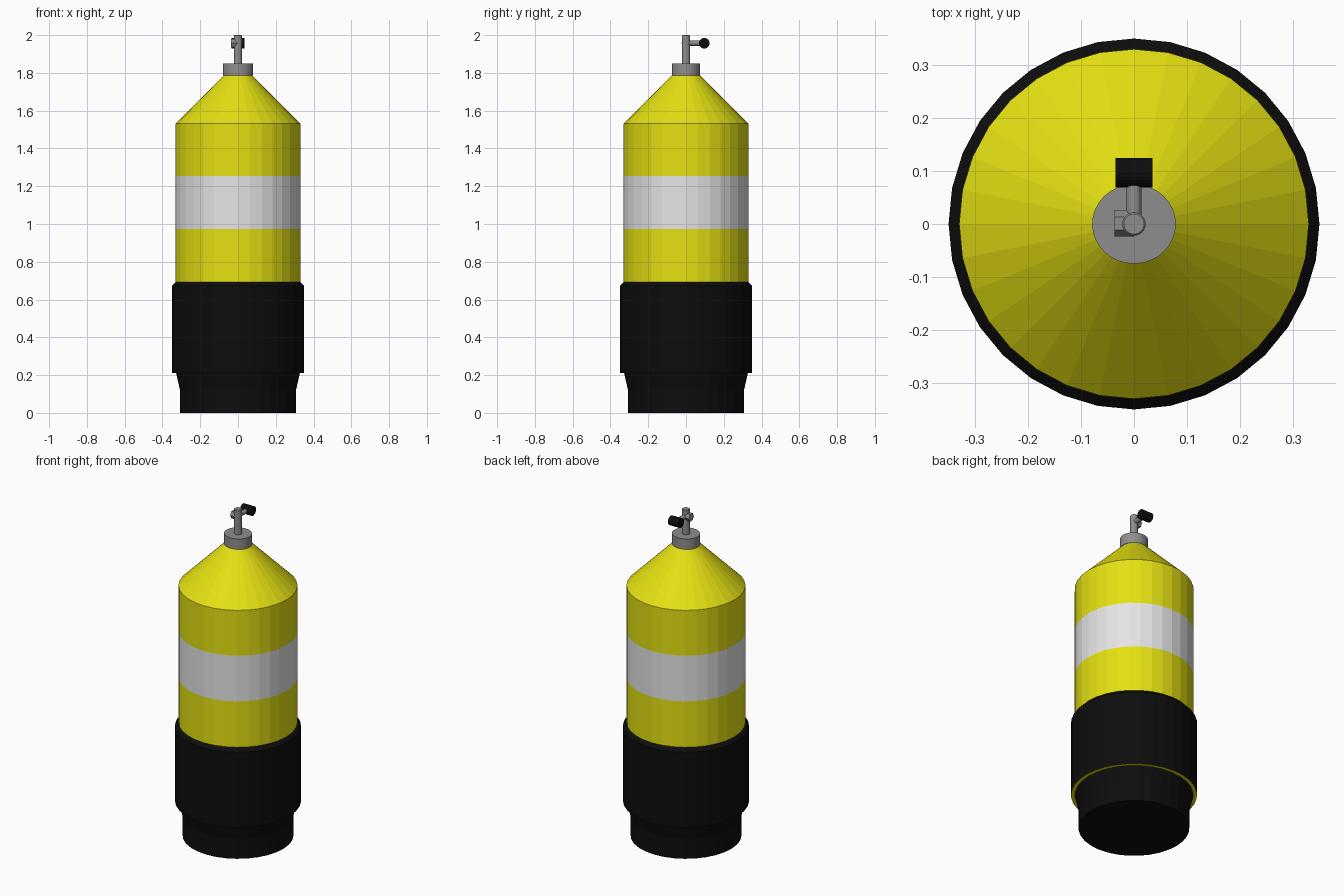
import bpy, bmesh, math
from mathutils import Matrix

if "Cube" in bpy.data.objects:
    bpy.data.objects.remove(bpy.data.objects["Cube"])


def material(name, rgb):
    m = bpy.data.materials.new(name)
    m.diffuse_color = (*rgb, 1)
    m.use_nodes = True
    m.node_tree.nodes["Principled BSDF"].inputs["Base Color"].default_value = m.diffuse_color
    return m


YELLOW = material("yellow paint", (0.78, 0.75, 0.006))
WHITE = material("white band", (0.78, 0.78, 0.78))
BLACK = material("black rubber", (0.004, 0.004, 0.004))
GREY = material("grey metal", (0.27, 0.27, 0.27))


def lathe(name, rings, mats, sides=32, matrix=Matrix()):
    """Closed turned solid. Each ring is (radius, z, material of the span above it)."""
    bm = bmesh.new()
    loops = []
    for r, z, _ in rings:
        loops.append([bm.verts.new((r * math.cos(2 * math.pi * i / sides),
                                    r * math.sin(2 * math.pi * i / sides), z))
                      for i in range(sides)])
    for (a, b, ring) in zip(loops, loops[1:], rings):
        for i in range(sides):
            j = (i + 1) % sides
            bm.faces.new((a[i], a[j], b[j], b[i])).material_index = ring[2]
    bm.faces.new(loops[0][::-1]).material_index = rings[0][2]
    bm.faces.new(loops[-1]).material_index = rings[-1][2]
    bm.transform(matrix)
    bmesh.ops.recalc_face_normals(bm, faces=bm.faces)
    mesh = bpy.data.meshes.new(name)
    bm.to_mesh(mesh)
    bm.free()
    for m in mats:
        mesh.materials.append(m)
    ob = bpy.data.objects.new(name, mesh)
    bpy.context.collection.objects.link(ob)
    return ob


def rod(name, r, start, end, axis, mat, sides=32, at=(0, 0, 0)):
    """Plain cylinder along an axis, between two positions on it."""
    turn = {"X": Matrix.Rotation(math.pi / 2, 4, "Y"),
            "Y": Matrix.Rotation(-math.pi / 2, 4, "X"),
            "Z": Matrix()}[axis]
    return lathe(name, [(r, start, 0), (r, end, 0)], [mat], sides,
                 Matrix.Translation(at) @ turn)


# Tank: black boot and sleeve, yellow body with white band, yellow shoulder
Y, W, B = 0, 1, 2
lathe("tank", [
    (0.308, 0.0, B), (0.308, 0.125, B),
    (0.328, 0.212, Y),                      # yellow lip under the sleeve
    (0.35, 0.212, B), (0.35, 0.672, B),
    (0.33, 0.693, Y), (0.33, 0.974, W),
    (0.33, 1.254, Y), (0.33, 1.531, Y),
    (0.075, 1.787, Y)], [YELLOW, WHITE, BLACK])

# Valve collar, slightly oval
lathe("valve_collar", [(0.079, 1.785, 0), (0.079, 1.85, 0)], [GREY], 32,
      Matrix.Diagonal((1, 0.95, 1, 1)))

# Valve stem with a small bevelled top
lathe("valve_stem", [(0.022, 1.845, 0), (0.022, 1.997, 0), (0.019, 2.0, 0)], [GREY], 24)

# Side outlet, hexagonal nut and hand knob
VALVE_Z = 1.957
rod("knob_spindle", 0.014, 0.0, 0.08, "Y", GREY, 16, (0, 0, VALVE_Z))
rod("outlet_nut", 0.025, -0.037, 0.0, "X", GREY, 6,
    (0, 0.001, VALVE_Z)).data.transform(
    Matrix.Translation((0, 0.001, VALVE_Z)) @ Matrix.Rotation(math.pi / 2, 4, "X")
    @ Matrix.Translation((0, -0.001, -VALVE_Z)))
rod("hand_knob", 0.028, -0.035, 0.035, "X", BLACK, 24, (0, 0.097, VALVE_Z))
